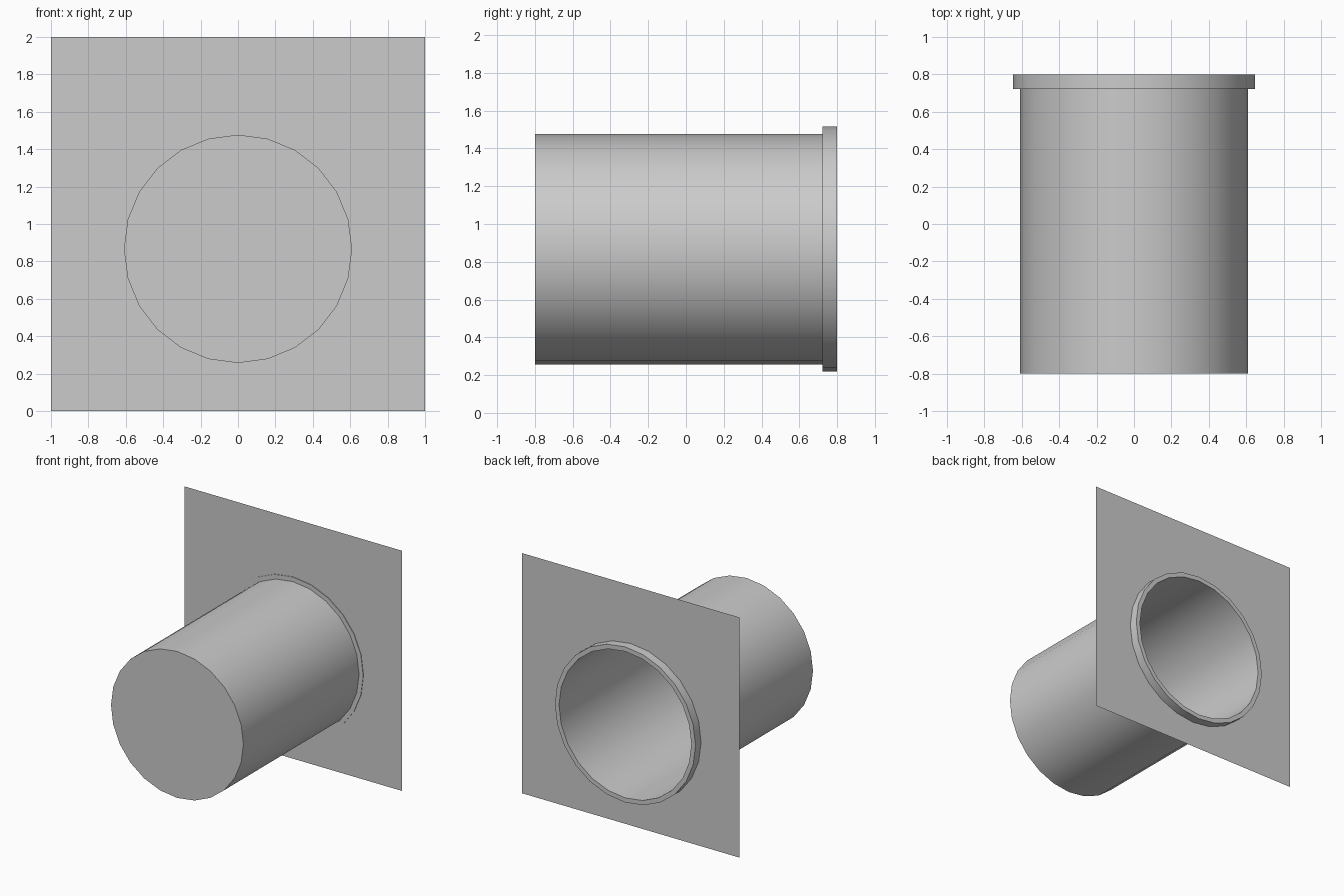
import bpy, bmesh, math
from mathutils import Vector

cube = bpy.data.objects.get("Cube")
if cube:
    bpy.data.objects.remove(cube, do_unlink=True)

SIDES = 24
CENTRE_Z = 0.867
TUBE_R, COLLAR_R = 0.61, 0.648
FRONT, BACK = -0.8, 0.8
COLLAR_FRONT, PLATE_Y = 0.722, 0.727

grey = bpy.data.materials.new("light_grey")
grey.use_nodes = True
colour = (0.6, 0.6, 0.6, 1)
grey.diffuse_color = colour
grey.node_tree.nodes["Principled BSDF"].inputs["Base Color"].default_value = colour


def ring(bm, radius, y):
    """Circle of vertices around the tube axis."""
    angles = [math.tau * i / SIDES for i in range(SIDES)]
    return [bm.verts.new((radius * math.cos(a), y, CENTRE_Z + radius * math.sin(a)))
            for a in angles]


def bridge(bm, a, b):
    """Band of quads between two rings."""
    for i in range(SIDES):
        j = (i + 1) % SIDES
        bm.faces.new((a[i], a[j], b[j], b[i]))


def finish(bm, name, smooth=True):
    mesh = bpy.data.meshes.new(name)
    bm.to_mesh(mesh)
    bm.free()
    mesh.materials.append(grey)
    obj = bpy.data.objects.new(name, mesh)
    bpy.context.collection.objects.link(obj)
    if smooth:
        bpy.ops.object.select_all(action="DESELECT")
        obj.select_set(True)
        bpy.context.view_layer.objects.active = obj
        bpy.ops.object.shade_smooth_by_angle(angle=math.radians(30))
    return obj


# Thin-walled tube, closed at the front and open at the back
bm = bmesh.new()
front, back = ring(bm, TUBE_R, FRONT), ring(bm, TUBE_R, BACK)
bm.faces.new(front)
bridge(bm, back, front)
bmesh.ops.recalc_face_normals(bm, faces=bm.faces)
finish(bm, "tube")

# Collar around the open end
bm = bmesh.new()
loops = [ring(bm, r, y) for r, y in ((TUBE_R, COLLAR_FRONT), (COLLAR_R, COLLAR_FRONT),
                                     (COLLAR_R, BACK), (TUBE_R, BACK))]
for a, b in zip(loops, loops[1:]):
    bridge(bm, a, b)
bmesh.ops.recalc_face_normals(bm, faces=bm.faces)
finish(bm, "collar")

# Square sheet with a round opening for the collar
bm = bmesh.new()
corners = [bm.verts.new((x, PLATE_Y, z)) for x, z in ((-1, 0), (1, 0), (1, 2), (-1, 2))]
for loop in (corners, ring(bm, COLLAR_R, PLATE_Y)):
    for i, v in enumerate(loop):
        bm.edges.new((v, loop[(i + 1) % len(loop)]))
bmesh.ops.triangle_fill(bm, edges=bm.edges[:], use_beauty=True, normal=Vector((0, -1, 0)))
finish(bm, "wall_plate", smooth=False)
